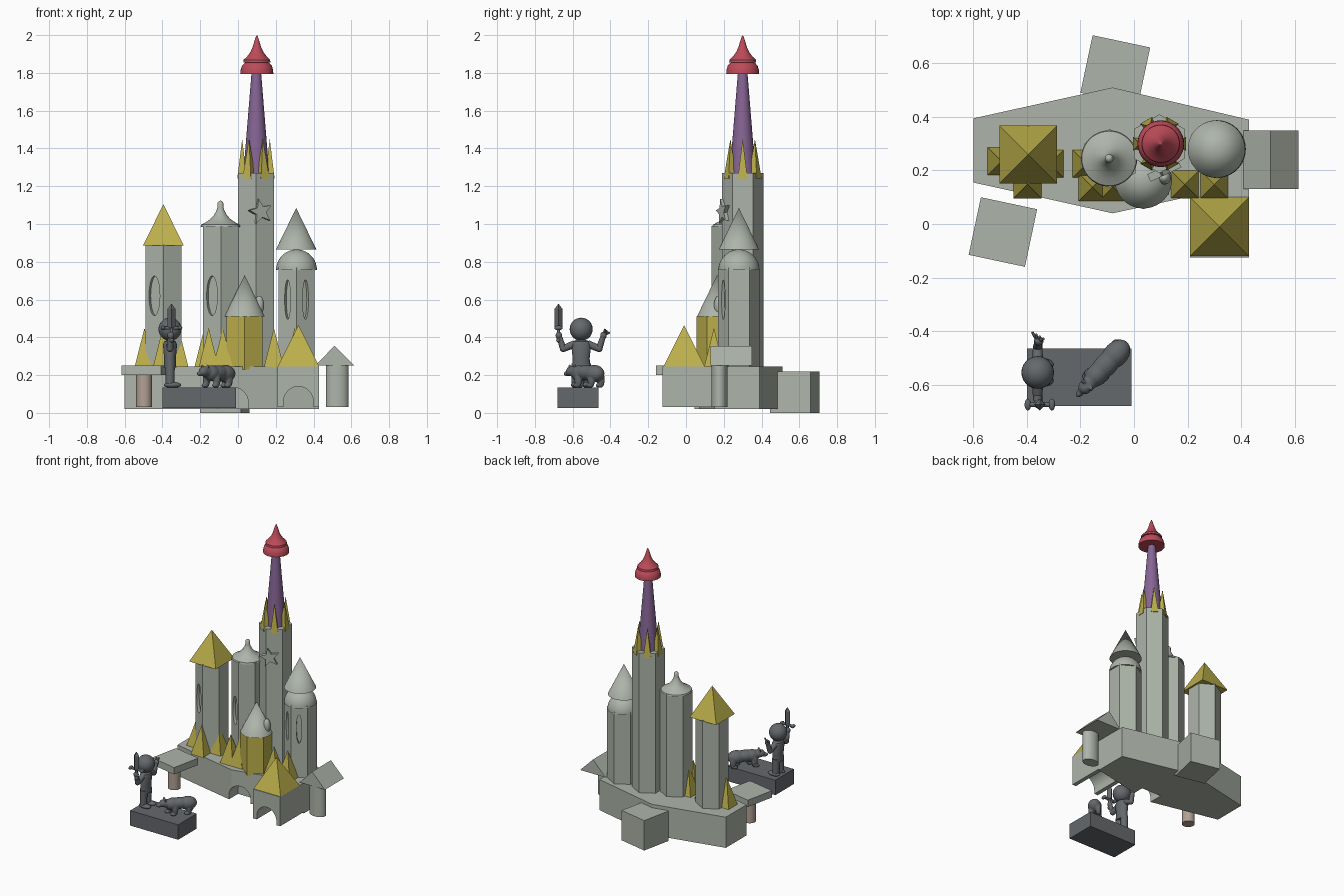
import bpy, bmesh
from math import pi, sin, cos, radians
from mathutils import Matrix, Vector

if "Cube" in bpy.data.objects:
    bpy.data.objects.remove(bpy.data.objects["Cube"])

def material(name, rgb):
    m = bpy.data.materials.new(name)
    m.diffuse_color = (*rgb, 1)
    m.use_nodes = True
    m.node_tree.nodes["Principled BSDF"].inputs["Base Color"].default_value = m.diffuse_color
    return m

STONE = material("stone", (0.42, 0.46, 0.40))
GOLD = material("gold", (0.50, 0.43, 0.07))
PURPLE = material("purple", (0.24, 0.13, 0.30))
RED = material("red", (0.50, 0.07, 0.10))
DARK = material("dark_stone", (0.13, 0.14, 0.15))
BROWN = material("brown", (0.45, 0.36, 0.30))

def finish(bm, name, mat, smooth=False):
    bmesh.ops.recalc_face_normals(bm, faces=bm.faces)
    me = bpy.data.meshes.new(name)
    bm.to_mesh(me)
    bm.free()
    ob = bpy.data.objects.new(name, me)
    bpy.context.collection.objects.link(ob)
    me.materials.append(mat)
    if smooth:
        bpy.ops.object.select_all(action='DESELECT')
        ob.select_set(True)
        bpy.context.view_layer.objects.active = ob
        bpy.ops.object.shade_smooth_by_angle(angle=radians(35))
    return ob

def lathe(name, profile, x, y, mat, n=40, phase=0, smooth=True, matrix=None):
    """Revolve (radius, z) pairs; few sides gives prisms and pyramids."""
    bm = bmesh.new()
    rings = []
    for r, z in profile:
        k = 1 if r == 0 else n
        rings.append([bm.verts.new((x + r * cos(phase + 2 * pi * i / n),
                                    y + r * sin(phase + 2 * pi * i / n), z)) for i in range(k)])
    for a, b in zip(rings, rings[1:]):
        for i in range(n):
            j = (i + 1) % n
            q = [a[i % len(a)], a[j % len(a)], b[j % len(b)], b[i % len(b)]]
            bm.faces.new(list(dict.fromkeys(q)))
    for ring in (rings[0], rings[-1]):
        if len(ring) > 1:
            bm.faces.new(ring)
    if matrix:
        bm.transform(matrix)
    return finish(bm, name, mat, smooth)

def extrude(name, pts, vec, mat):
    bm = bmesh.new()
    f = bm.faces.new([bm.verts.new(p) for p in pts])
    g = bmesh.ops.extrude_face_region(bm, geom=[f])
    bmesh.ops.translate(bm, vec=vec, verts=[v for v in g['geom'] if isinstance(v, bmesh.types.BMVert)])
    return finish(bm, name, mat)

def box(name, cx, cy, sx, sy, z0, z1, mat, turn=0):
    c, s = cos(radians(turn)), sin(radians(turn))
    pts = [(cx + c * a * sx / 2 - s * b * sy / 2, cy + s * a * sx / 2 + c * b * sy / 2, z0)
           for a, b in ((-1, -1), (1, -1), (1, 1), (-1, 1))]
    return extrude(name, pts, (0, 0, z1 - z0), mat)

def pyramid(name, x, y, half, z0, z1, mat=GOLD, turn=0):
    return lathe(name, [(half * 2 ** .5, z0), (0, z1)], x, y, mat, 4, pi / 4 + turn, False)

def tower(name, x, y, z1, mat=STONE):
    return lathe(name, [(.11, .23), (.11, z1)], x, y, mat, 6, pi / 2, False)

def cut(target, cutter):
    cutter.hide_render = True
    cutter.hide_set(True)
    m = target.modifiers.new("cut", 'BOOLEAN')
    m.operation, m.object, m.solver = 'DIFFERENCE', cutter, 'EXACT'

def window(target, x, y, z, deg, w, h=.105):
    n = Vector((cos(radians(deg)), sin(radians(deg)), 0))
    t = Vector((0, 0, 1)).cross(n)
    m = Matrix((t * w, Vector((0, 0, h)), n)).transposed().to_4x4()
    m.translation = Vector((x, y, z)) + n * .095
    cut(target, lathe("window_cutter", [(1, -.018), (1, .03)], 0, 0, STONE, 32, matrix=m))

def limb(name, a, b, r0, r1, mat=DARK):
    a, b = Vector(a), Vector(b)
    m = Matrix.Translation(a) @ (b - a).to_track_quat('Z', 'Y').to_matrix().to_4x4()
    return lathe(name, [(r0, 0), (r1, (b - a).length)], 0, 0, mat, 16, matrix=m)

def balls(name, items, mat, turn=0, origin=(0, 0, 0)):
    bm = bmesh.new()
    for c, r in items:
        m = Matrix.Translation(c) @ Matrix.Diagonal((*r, 1))
        bmesh.ops.create_uvsphere(bm, u_segments=24, v_segments=14, radius=1, matrix=m)
    bm.transform(Matrix.Translation(origin) @ Matrix.Rotation(radians(turn), 4, 'Z'))
    return finish(bm, name, mat, True)

# Castle base with front arch, and the annexes around it
base = extrude("castle_base", [(-.60, .155, .02), (-.08, .04, .02), (.43, .15, .02), (.43, .39, .02),
                               (-.08, .51, .02), (-.60, .395, .02)], (0, 0, .225), STONE)
arc = [(cos(pi * i / 20) * .08, sin(pi * i / 20) * .085) for i in range(21)]
arch = [(-.08, -.1)] + arc[::-1] + [(.08, -.1)]
cut(base, extrude("arch_cutter", [(-.025 + a, -.05, .05 + b) for a, b in arch], (0, .2, 0), STONE))
box("back_annex", -.07, .575, .22, .22, .0, .22, STONE, -12)
gate = [(.21, .03), (.21, .245), (.43, .245), (.43, .03)] + [(.32 + a, max(.03, .055 + b)) for a, b in
                                                            [(.08, -.1)] + arc + [(-.08, -.1)]]
extrude("gatehouse", [(a, -.125, b) for a, b in gate], (0, .29, 0), STONE)
pyramid("gatehouse_roof", .32, -.01, .11, .245, .465)
extrude("right_porch_roof", [(.41, .13, .25), (.615, .13, .25), (.51, .13, .355)], (0, .22, 0), STONE)
lathe("right_porch_post", [(1, .03), (1, .255)], 0, 0, STONE,
      matrix=Matrix.Translation((.525, .177, 0)) @ Matrix.Diagonal((.06, .042, 1, 1)))
box("left_porch_roof", -.49, -.03, .215, .22, .20, .25, STONE, -12)
lathe("left_porch_post", [(.042, .03), (.042, .205)], -.497, -.03, BROWN)

# Four tall towers and the low gold one
left = tower("left_tower", -.395, .26, .89)
mid = tower("middle_tower", -.09, .245, .99)
tower("main_tower", .095, .30, 1.27)
right = tower("right_tower", .31, .28, .77)
tower("front_tower", .035, .165, .51, GOLD)
window(left, -.395, .26, .62, -120, .033)
window(mid, -.09, .245, .62, -120, .033)
window(right, .31, .28, .60, -60, .018)
window(right, .31, .28, .60, -120, .018)

# Roofs
pyramid("left_tower_roof", -.395, .26, .108, .885, 1.105)
ogee = [(1, 0), (.97, .10), (.72, .22), (.48, .38), (.32, .55), (.2, .75), (.08, .93), (0, 1)]
lathe("middle_tower_roof", [(r * .105, .985 + z * .115) for r, z in ogee[:-2]] +
      [(.016, 1.088), (.016, 1.11), (.009, 1.12), (0, 1.125)], -.093, .245, STONE)
lathe("right_tower_dome", [(.108 * cos(pi / 2 * i / 10), .757 + .108 * sin(pi / 2 * i / 10)) for i in range(10)]
      + [(0, .865)], .31, .28, STONE)
lathe("right_tower_cone", [(.107, .865), (0, 1.085)], .308, .28, STONE)
lathe("front_tower_cone", [(.107, .51), (0, .73)], .035, .165, STONE)
balls("cone_dormer", [((.113, .173, .57), (.025, .025, .05))], STONE)

# Main spire with a crown of spikes and red finial
lathe("main_spire", [(.07, 1.25), (.023, 1.83)], .097, .30, PURPLE)
for i in range(6):
    a = i * pi / 3
    pyramid("crown_spike", .095 + .073 * cos(a), .30 + .075 * sin(a), .026, 1.24, 1.45, GOLD, a)
lathe("finial_bell", [(.087, 1.795), (.086, 1.815), (.079, 1.838), (.066, 1.852), (.05, 1.86), (0, 1.862)],
      .10, .30, RED)
lathe("finial_tip", [(r * .072, 1.855 + z * .145) for r, z in ogee], .10, .30, RED)

# Star on the main tower
star = Matrix.Translation((.115, .205, 1.065)) @ Matrix.Rotation(radians(25), 4, 'Z')
pts = []
for i in range(10):
    r, a = (.068, .03)[i % 2], pi / 2 + radians(12) + i * pi / 5
    pts.append(star @ Vector((r * cos(a), -.02, r * sin(a))))
extrude("star", pts, star.to_3x3() @ Vector((0, .03, 0)), STONE)

# Gold spikes at the tower feet
for x, y in ((-.495, .235), (-.398, .148), (-.315, .225), (-.178, .225), (-.155, .138),
             (-.08, .138), (.19, .148), (.30, .148)):
    pyramid("foot_spike", x, y, .053, .24, .45)

# Statue plinth and standing figure facing +x
box("statue_plinth", -.205, -.572, .39, .215, .025, .135, DARK)
fx, fy = -.36, -.555
balls("figure_head", [((fx, fy, .443), (.061, .061, .061))], DARK)
lathe("figure_torso", [(.9, .24), (.85, .29), (1, .36), (.85, .378), (.3, .39)], 0, 0, DARK, 24,
      matrix=Matrix.Translation((fx, fy, 0)) @ Matrix.Diagonal((.037, .053, 1, 1)))
for s in (-1, 1):
    limb("figure_leg", (fx, fy + s * .027, .145), (fx, fy + s * .025, .26), .023, .026)
    balls("figure_foot", [((fx + .013, fy + s * .03, .148), (.046, .024, .016))], DARK)
    elbow, hand = (fx, fy + s * .095, .34), (fx + .004, fy + s * .118, .41)
    limb("figure_upper_arm", (fx, fy + s * .035, .365), elbow, .02, .018)
    limb("figure_forearm", elbow, hand, .018, .014)
    balls("figure_elbow_and_hand", [(elbow, (.018,) * 3), (hand, (.018, .017, .02))], DARK)
for i in range(4):
    limb("finger", (fx, fy + .118, .41), (fx - .02 + i * .014, fy + .118 + .008 * (4 - i), .425 + i * .006), .007, .005)

# Sword held upright
sx, sy = -.352, -.675
limb("sword_grip", (sx, sy, .385), (sx, sy, .45), .009, .009)
limb("sword_guard", (sx - .05, sy, .45), (sx + .05, sy, .45), .009, .009)
balls("sword_knobs", [((sx - .045, sy, .45), (.012, .022, .012)), ((sx + .045, sy, .45), (.012, .022, .012)),
                      ((sx, sy, .385), (.012,) * 3)], DARK)
lathe("sword_blade", [(.022, .45), (.021, .55), (0, .578)], sx, sy, DARK, 4, 0, False)

# Bear modelled along local x, blended by remeshing
parts = [((.055, 0, .208), (.062, .046, .046)), ((0, 0, .212), (.08, .042, .04)),
         ((-.05, 0, .21), (.05, .04, .042)), ((-.09, 0, .218), (.04, .028, .028)),
         ((-.112, 0, .22), (.028, .026, .026)), ((-.138, 0, .208), (.024, .014, .014))]
for s in (-1, 1):
    parts.append(((-.102, s * .02, .246), (.007, .009, .01)))
    for x, step in ((.07, .012 * s), (-.05, -.014 * s)):
        parts.append(((x + step, s * .025, .178), (.021, .018, .045)))
        parts.append(((x + step - .01, s * .025, .145), (.023, .017, .011)))
bear = balls("bear", parts, DARK, 47, (-.105, -.527, 0))
rm = bear.modifiers.new("blend", 'REMESH')
rm.mode, rm.voxel_size, rm.use_smooth_shade = 'VOXEL', .005, True
